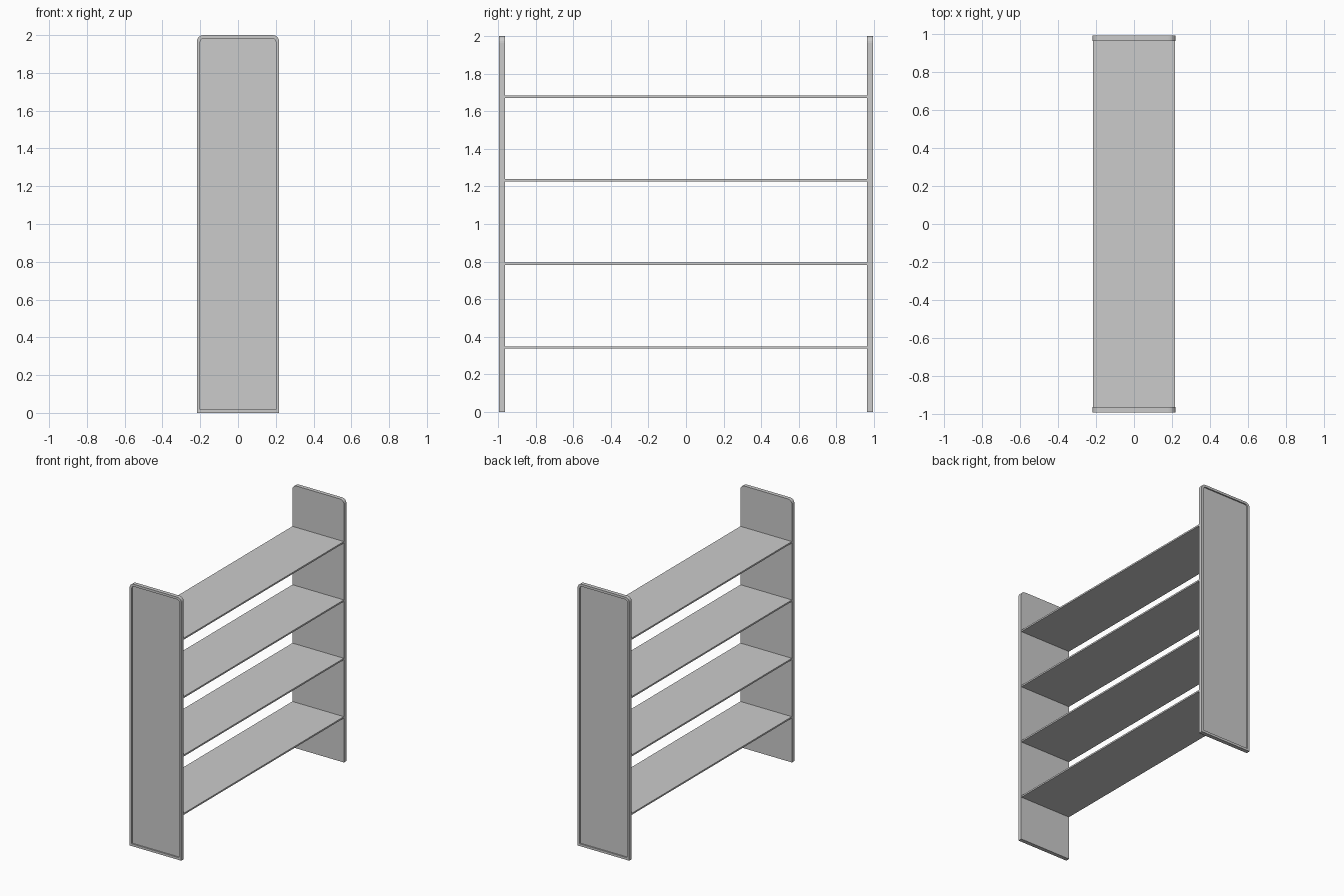
import bpy, bmesh, math

if "Cube" in bpy.data.objects:
    bpy.data.objects.remove(bpy.data.objects["Cube"])

HALF_W, HEIGHT = 0.218, 2.0
Y_IN, Y_OUT = 0.965, 0.995
RIM, RECESS = 0.018, 0.01


def outline(inset, radius, steps=6):
    """Upright panel outline (x, z) with rounded top corners."""
    w, top = HALF_W - inset, HEIGHT - inset
    pts = [(-w, inset), (w, inset)]
    for cx, start in ((w - radius, 0), (radius - w, 90)):
        for i in range(steps + 1):
            a = math.radians(start + 90 * i / steps)
            pts.append((cx + radius * math.cos(a), top - radius + radius * math.sin(a)))
    return pts


def add_object(name, bm):
    bmesh.ops.recalc_face_normals(bm, faces=bm.faces)
    mesh = bpy.data.meshes.new(name)
    bm.to_mesh(mesh)
    bm.free()
    obj = bpy.data.objects.new(name, mesh)
    bpy.context.collection.objects.link(obj)
    return obj


def side_panel(name, side):
    """Upright with a raised rim around a shallow recess on its outer face."""
    bm = bmesh.new()
    outer, inner = outline(0, 0.035), outline(RIM, 0.018)
    loops = [(outer, Y_IN), (outer, Y_OUT), (inner, Y_OUT), (inner, Y_OUT - RECESS)]
    rings = [[bm.verts.new((x, side * y, z)) for x, z in pts] for pts, y in loops]
    for a, b in zip(rings, rings[1:]):
        for i in range(len(a)):
            j = (i + 1) % len(a)
            bm.faces.new((a[i], a[j], b[j], b[i]))
    bm.faces.new(rings[0])
    bm.faces.new(rings[-1])
    return add_object(name, bm)


def shelf(name, z, thickness=0.012):
    bm = bmesh.new()
    bmesh.ops.create_cube(bm, size=1)
    bmesh.ops.scale(bm, vec=(2 * HALF_W - 0.002, 2 * Y_IN, thickness), verts=bm.verts)
    obj = add_object(name, bm)
    obj.location.z = z
    return obj


# Two end uprights
side_panel("front_side_panel", -1)
side_panel("back_side_panel", 1)

# Four evenly spaced shelves
for i in range(4):
    shelf(f"shelf_{i + 1}", 0.343 + 0.445 * i)
